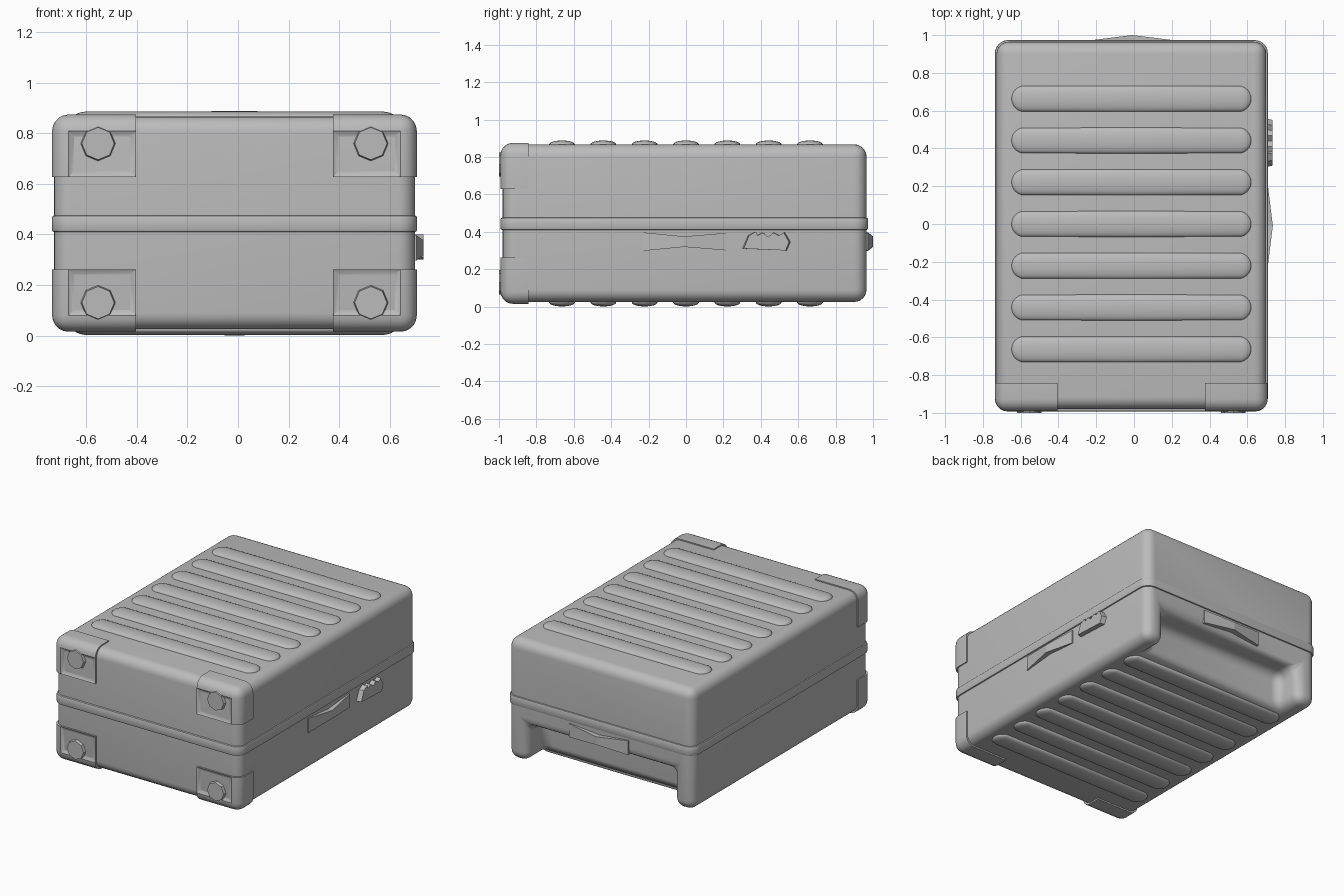
import bpy
import bmesh
import math
from mathutils import Matrix, Vector

if "Cube" in bpy.data.objects:
    bpy.data.objects.remove(bpy.data.objects["Cube"], do_unlink=True)

CX, CZ = -0.014, 0.445  # middle of the case

grey = bpy.data.materials.new("case_grey")
grey.use_nodes = True
grey.diffuse_color = (0.5, 0.5, 0.5, 1)
grey.node_tree.nodes["Principled BSDF"].inputs["Base Color"].default_value = (0.5, 0.5, 0.5, 1)


def finish(name, bm):
    bmesh.ops.recalc_face_normals(bm, faces=bm.faces[:])
    mesh = bpy.data.meshes.new(name)
    bm.to_mesh(mesh)
    bm.free()
    mesh.materials.append(grey)
    obj = bpy.data.objects.new(name, mesh)
    bpy.context.collection.objects.link(obj)
    return obj


def activate(obj):
    bpy.ops.object.select_all(action='DESELECT')
    obj.select_set(True)
    bpy.context.view_layer.objects.active = obj


def smooth(obj, degrees=35):
    activate(obj)
    bpy.ops.object.shade_smooth_by_angle(angle=math.radians(degrees))


def box(lo, hi):
    bm = bmesh.new()
    lo, hi = Vector(lo), Vector(hi)
    bmesh.ops.create_cube(bm, size=1)
    for v in bm.verts:
        v.co = Vector([(a + b) / 2 + c * (b - a) for a, b, c in zip(lo, hi, v.co)])
    return bm


# Shell with the pull-handle recess cut in the lower back, all edges rounded
shell = finish("case_shell", box((-0.728, -0.98, 0.025), (0.7, 0.965, 0.867)))
cutter = finish("recess_cutter", box((-0.575, 0.77, -0.3), (0.548, 1.3, 0.28)))
cutter.hide_render = True
cut = shell.modifiers.new("recess", 'BOOLEAN')
cut.operation = 'DIFFERENCE'
cut.solver = 'EXACT'
cut.object = cutter
rounding = shell.modifiers.new("rounding", 'BEVEL')
rounding.width = 0.065
rounding.segments = 6
rounding.limit_method = 'ANGLE'
activate(shell)
for m in ("recess", "rounding"):
    bpy.ops.object.modifier_apply(modifier=m)
bpy.data.objects.remove(cutter, do_unlink=True)
smooth(shell)

# Raised seam band around the middle
bm = box((-0.737, -0.992, 0.41), (0.709, 0.974, 0.475))
upright = [e for e in bm.edges if abs(e.verts[0].co.z - e.verts[1].co.z) > 0.01]
bmesh.ops.bevel(bm, geom=upright, offset=0.072, segments=6, profile=0.5, affect='EDGES')
rims = [e for e in bm.edges if abs(e.verts[0].co.z - e.verts[1].co.z) < 0.001]
bmesh.ops.bevel(bm, geom=rims, offset=0.009, segments=2, profile=0.5, affect='EDGES')
smooth(finish("seam_band", bm))

# Rounded ribs on the top and bottom
for side, z in (("top", 0.862), ("bottom", 0.027)):
    for i in range(7):
        bm = bmesh.new()
        bmesh.ops.create_uvsphere(bm, u_segments=24, v_segments=12, radius=1,
                                  matrix=Matrix.Rotation(math.pi / 2, 4, 'Y'))
        for v in bm.verts:
            x, y, h = v.co
            flat = math.copysign(abs(h) ** 0.8, h)
            v.co = (CX + x * 0.07 + math.copysign(0.565, x) * (abs(x) > 0.01),
                    (i - 3) * 0.221 + y * 0.07, z + flat * 0.026)
        smooth(finish(f"{side}_rib_{i + 1}", bm), 60)

# Corner caps and wheels, mirrored left/right and top/bottom
for sx, xname in ((1, "left"), (-1, "right")):
    for sz, zname in ((1, "upper"), (-1, "lower")):
        bm = box((0.39, -0.992, 0.183), (0.722, -0.843, 0.43))
        corner = max(bm.verts, key=lambda v: v.co.x - v.co.y + v.co.z)
        bmesh.ops.bevel(bm, geom=list(corner.link_edges), offset=0.065,
                        segments=5, profile=0.5, affect='EDGES')
        bm.normal_update()
        front = max(bm.faces, key=lambda f: -f.normal.y * f.calc_area())
        bmesh.ops.inset_region(bm, faces=[front], thickness=0.03, depth=-0.012)
        for v in bm.verts:
            v.co = (CX + sx * v.co.x, v.co.y, CZ + sz * v.co.z)
        smooth(finish(f"{zname}_{xname}_corner_cap", bm))

        bm = bmesh.new()
        spot = Matrix.Translation((CX + sx * 0.54, -0.97, CZ + sz * 0.315))
        bmesh.ops.create_cone(bm, cap_ends=True, segments=8, radius1=0.078, radius2=0.064,
                              depth=0.06, matrix=spot @ Matrix.Rotation(math.pi / 2, 4, 'X'))
        finish(f"{zname}_{xname}_wheel", bm)


def bowed_handle(name, place):
    """Strap, narrow and bowed outwards at its middle; place maps (along, out, up)."""
    bm = bmesh.new()
    rings = []
    for along, half, out in ((-0.235, 0.05, 0.006), (-0.01, 0.028, 0.034), (0.22, 0.047, 0.006)):
        rings.append([bm.verts.new(place(along, o, 0.347 + h))
                      for o, h in ((-0.01, -half), (out, -half), (out, half), (-0.01, half))])
    for a, b in zip(rings, rings[1:]):
        for k in range(4):
            n = (k + 1) % 4
            bm.faces.new((a[k], a[n], b[n], b[k]))
    bm.faces.new(rings[0])
    bm.faces.new(rings[-1])
    finish(name, bm)


bowed_handle("side_handle", lambda a, o, u: (0.701 + o, a, u))
bowed_handle("back_handle", lambda a, o, u: (a, 0.966 + o, u))

# Lock plate with a notched top edge
outline = [(0.30, 0.31), (0.54, 0.30), (0.56, 0.345), (0.53, 0.395), (0.50, 0.38),
           (0.47, 0.395), (0.44, 0.372), (0.41, 0.395), (0.38, 0.38), (0.37, 0.4), (0.33, 0.38)]
bm = bmesh.new()
base = bm.faces.new([bm.verts.new((0.69, y, z)) for y, z in outline])
new = bmesh.ops.extrude_face_region(bm, geom=[base])["geom"]
for v in new:
    if isinstance(v, bmesh.types.BMVert):
        v.co.x = 0.734
        v.co.y = 0.43 + (v.co.y - 0.43) * 0.93
finish("side_lock", bm)
